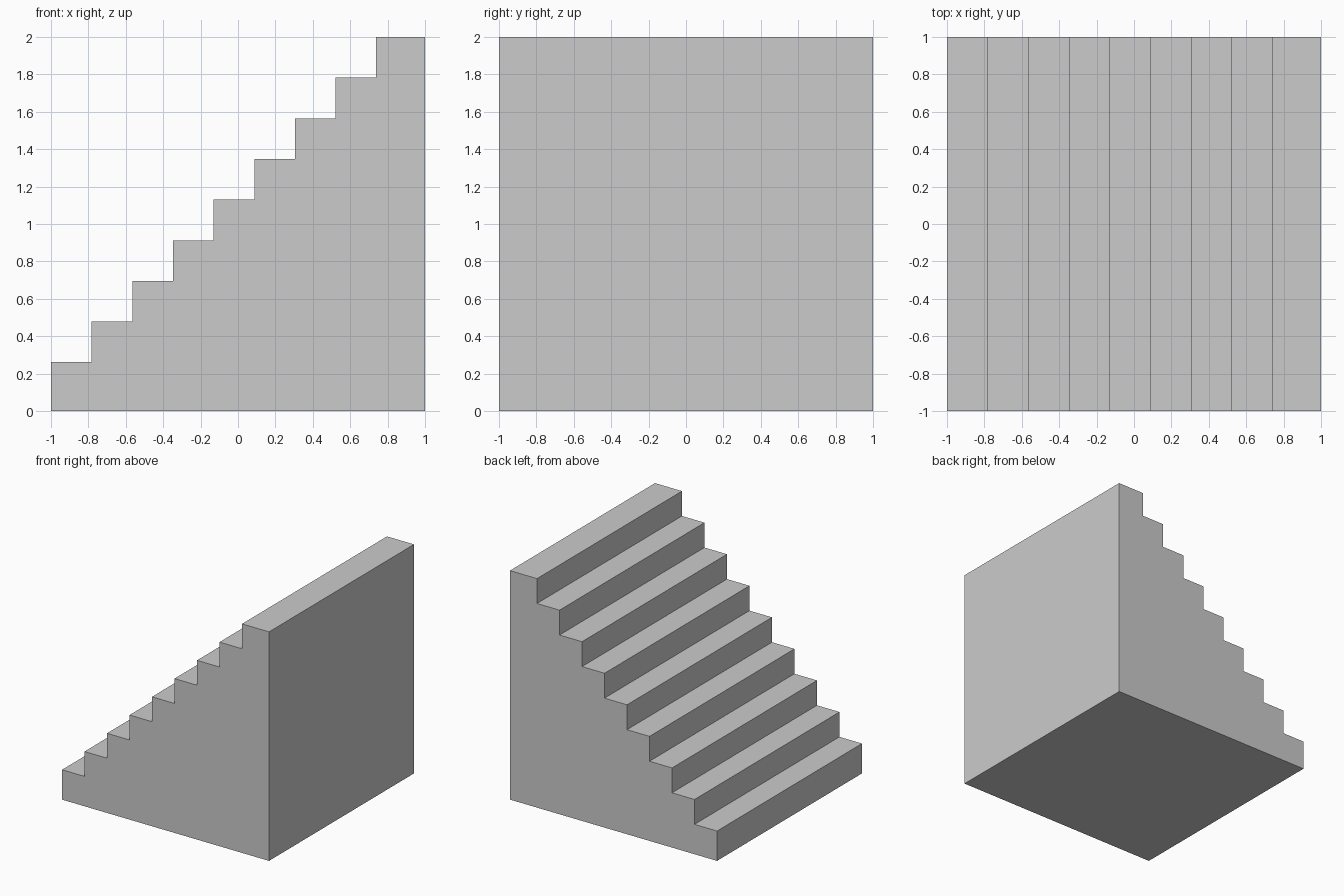
import bpy
import bmesh

if "Cube" in bpy.data.objects:
    bpy.data.objects.remove(bpy.data.objects["Cube"])

STEPS = 9
RISE = 5 / 23          # height and depth of a regular step
BASE = 6 / 23          # taller first riser, deeper top landing

# Stepped side profile in the xz plane
profile = [(1, 0), (1, 2)]
for i in reversed(range(STEPS)):
    x, z = -1 + i * RISE, BASE + i * RISE
    profile.append((x, z))
    profile.append((x, z - RISE if i else 0))

# Solid staircase: extrude the profile along y
bm = bmesh.new()
side = bm.faces.new([bm.verts.new((x, -1, z)) for x, z in profile])
result = bmesh.ops.extrude_face_region(bm, geom=[side], use_keep_orig=True)
moved = [v for v in result["geom"] if isinstance(v, bmesh.types.BMVert)]
bmesh.ops.translate(bm, verts=moved, vec=(0, 2, 0))
bmesh.ops.recalc_face_normals(bm, faces=bm.faces)

mesh = bpy.data.meshes.new("staircase")
bm.to_mesh(mesh)
bm.free()
bpy.context.collection.objects.link(bpy.data.objects.new("staircase", mesh))
